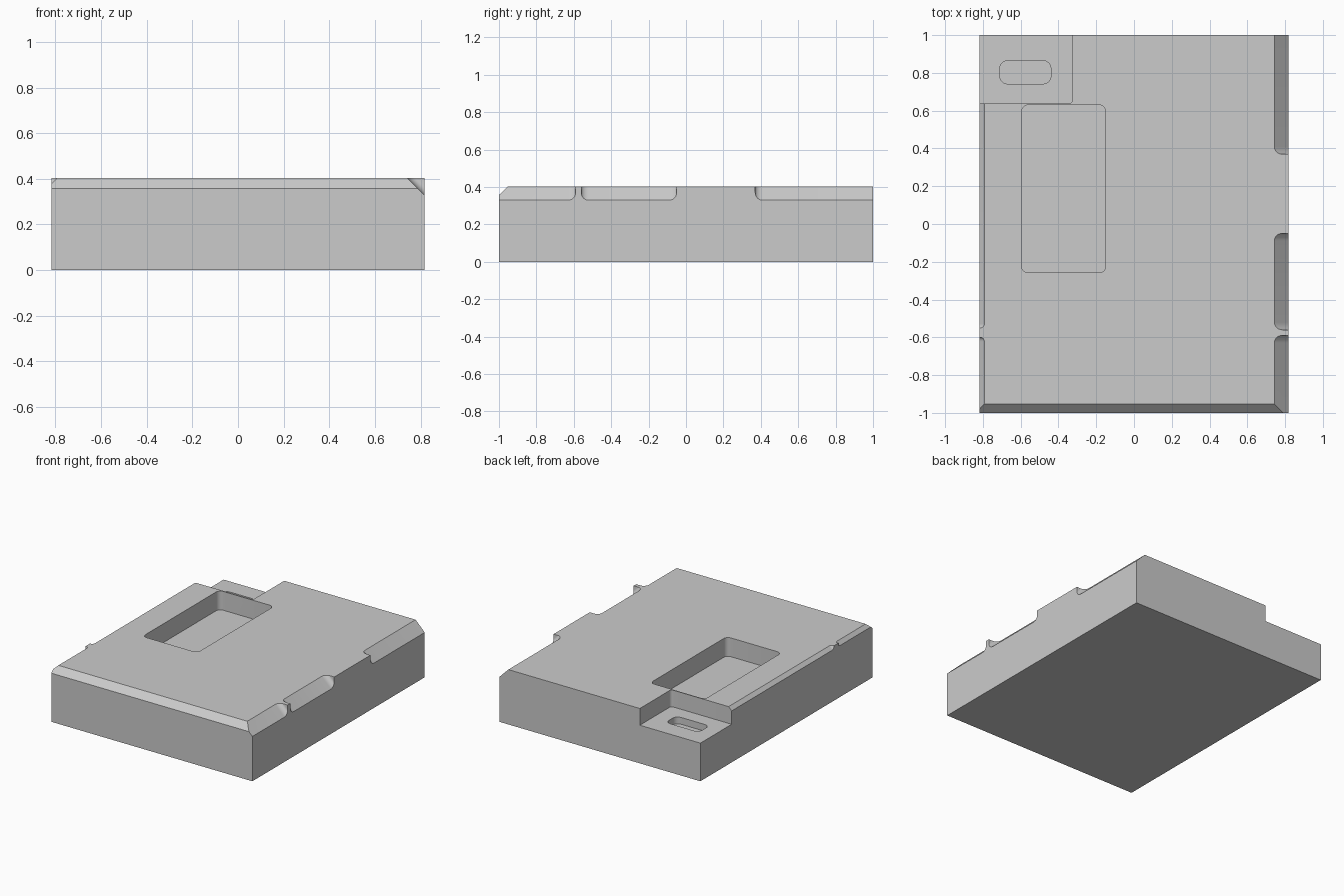
import bpy
import bmesh
from math import cos, sin, pi, radians
from mathutils import Vector

cube = bpy.data.objects.get("Cube")
if cube:
    bpy.data.objects.remove(cube, do_unlink=True)

W, L, H = 0.817, 1.0, 0.403   # half width, half length, height
FAR = 1.3                     # cutter reach beyond the block

grey = bpy.data.materials.new("plain grey")
grey.use_nodes = True
grey.diffuse_color = (0.6, 0.6, 0.6, 1)
grey.node_tree.nodes["Principled BSDF"].inputs["Base Color"].default_value = grey.diffuse_color


def rounded_rect(a0, a1, b0, b1, r, steps=6):
    """Outline of a rectangle with round corners, as 2D points."""
    centres = [(a1 - r, b1 - r), (a0 + r, b1 - r), (a0 + r, b0 + r), (a1 - r, b0 + r)]
    return [(ca + r * cos((q + i / steps) * pi / 2), cb + r * sin((q + i / steps) * pi / 2))
            for q, (ca, cb) in enumerate(centres) for i in range(steps + 1)]


def prism(name, outline, travel):
    """Solid made by sweeping a flat outline along a vector."""
    bm = bmesh.new()
    base = bm.faces.new([bm.verts.new(p) for p in outline])
    swept = bmesh.ops.extrude_face_region(bm, geom=[base], use_keep_orig=True)["geom"]
    bmesh.ops.translate(bm, vec=Vector(travel),
                        verts=[g for g in swept if isinstance(g, bmesh.types.BMVert)])
    bmesh.ops.recalc_face_normals(bm, faces=bm.faces)
    mesh = bpy.data.meshes.new(name)
    bm.to_mesh(mesh)
    bm.free()
    mesh.materials.append(grey)
    ob = bpy.data.objects.new(name, mesh)
    bpy.context.collection.objects.link(ob)
    return ob


def cut(target, cutter):
    mod = target.modifiers.new("cut", 'BOOLEAN')
    mod.operation, mod.solver, mod.object = 'DIFFERENCE', 'EXACT', cutter
    bpy.context.view_layer.objects.active = target
    bpy.ops.object.modifier_apply(modifier=mod.name)
    bpy.data.objects.remove(cutter, do_unlink=True)


def vertical_cut(x0, x1, y0, y1, floor, r):
    pts = rounded_rect(x0, x1, y0, y1, r)
    cut(block, prism("pocket_cutter", [(x, y, floor) for x, y in pts], (0, 0, 1)))


def edge_cut(side, y0, y1, size, r):
    """Sloped scoop along a long top edge, with filleted ends."""
    pts = rounded_rect(y0, y1, H - size, H + 0.5, r)
    reach = size + 0.05
    start = [(side * (W + 0.05), y, z - 0.05) for y, z in pts]
    cut(block, prism("edge_cutter", start, (-side * (reach + 0.05), 0, reach + 0.05)))


# Main block
block = prism("base_block", [(-W, -L, 0), (W, -L, 0), (W, L, 0), (-W, L, 0)], (0, 0, H))

# Front top bevel
cut(block, prism("front_cutter", [(-FAR, -L - 0.05, H - 0.095), (-FAR, -L + 0.098, H + 0.05),
                                  (-FAR, -L - 0.05, H + 0.05)], (2 * FAR, 0, 0)))

# Scooped bevels on the left (+x) and right (-x) edges
for y0, y1 in ((0.37, FAR), (-0.56, -0.05), (-FAR, -0.59)):
    edge_cut(1, y0, y1, 0.074, 0.04)
for y0, y1 in ((-0.55, FAR), (-FAR, -0.6)):
    edge_cut(-1, y0, y1, 0.025, 0.022)

# Stepped back corner with its slot, then the large pocket
vertical_cut(-FAR, -0.325, 0.637, FAR, 0.28, 0.022)
vertical_cut(-0.71, -0.44, 0.742, 0.864, 0.23, 0.04)
vertical_cut(-0.595, -0.15, -0.258, 0.63, 0.265, 0.035)

# Smooth the fillets, keep the edges crisp
bpy.ops.object.select_all(action='DESELECT')
block.select_set(True)
bpy.context.view_layer.objects.active = block
bpy.ops.object.shade_smooth_by_angle(angle=radians(30))
